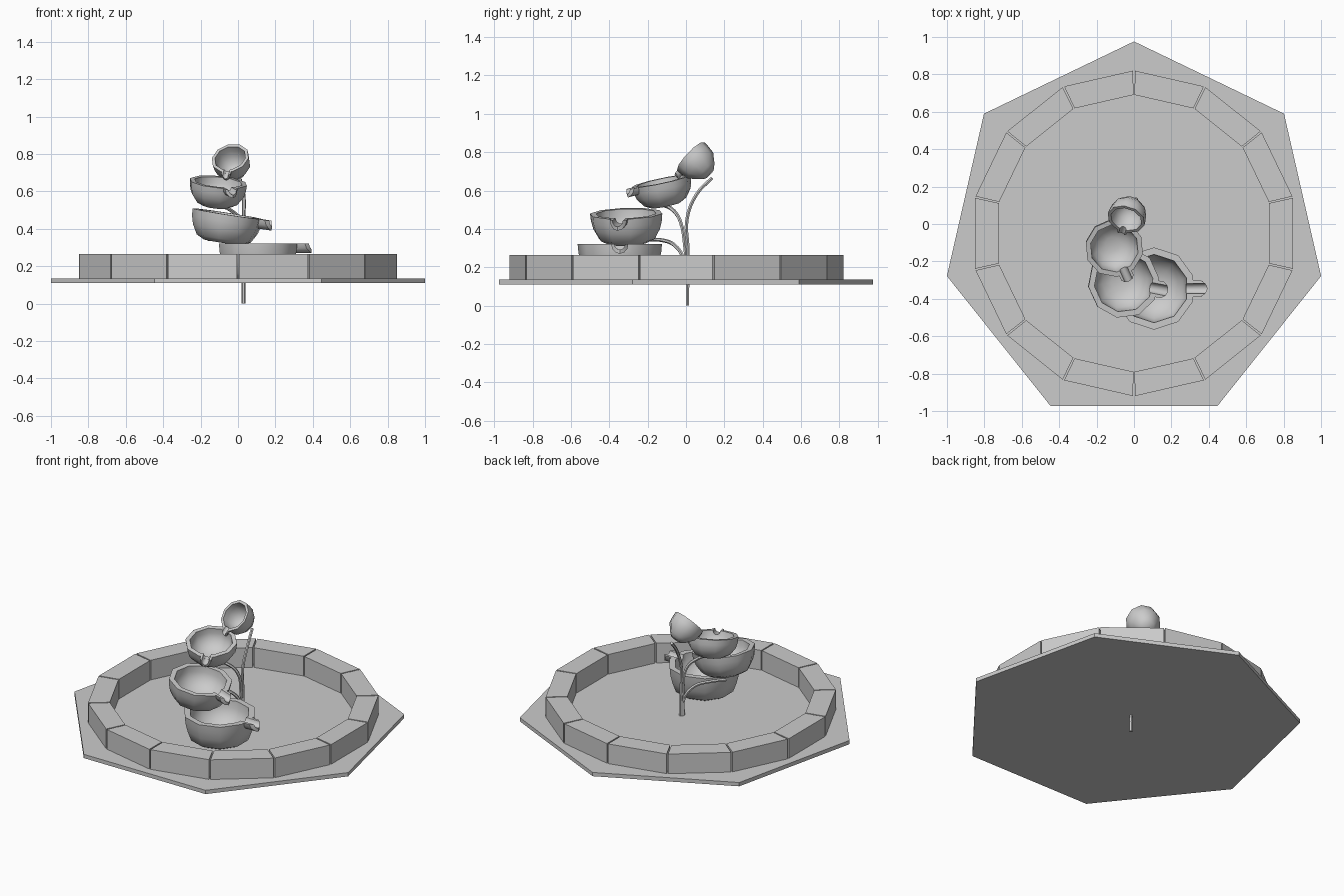
import bpy, bmesh
from math import sin, cos, pi, radians
from mathutils import Matrix, Vector

if "Cube" in bpy.data.objects:
    bpy.data.objects.remove(bpy.data.objects["Cube"])

CY = -0.05  # centre of the basin in y


def make(name, verts, faces, mat=None):
    me = bpy.data.meshes.new(name)
    me.from_pydata(verts, [], faces)
    bm = bmesh.new()
    bm.from_mesh(me)
    bmesh.ops.remove_doubles(bm, verts=bm.verts, dist=1e-5)
    bmesh.ops.recalc_face_normals(bm, faces=bm.faces)
    bm.to_mesh(me)
    bm.free()
    ob = bpy.data.objects.new(name, me)
    bpy.context.collection.objects.link(ob)
    if mat:
        ob.matrix_world = mat
    return ob


def select(ob):
    bpy.ops.object.select_all(action='DESELECT')
    ob.select_set(True)
    bpy.context.view_layer.objects.active = ob


def prism(name, pts, z0, z1):
    n = len(pts)
    v = [(x, y, z) for z in (z0, z1) for x, y in pts]
    f = [list(range(n)), list(range(n, 2 * n))]
    f += [[i, (i + 1) % n, (i + 1) % n + n, i + n] for i in range(n)]
    return make(name, v, f)


def lathe(name, prof, n, mat):
    v = [(r * cos(2 * pi * (i + .5) / n), r * sin(2 * pi * (i + .5) / n), z)
         for r, z in prof for i in range(n)]
    m = len(prof)
    f = [[k * n + i, k * n + (i + 1) % n, (k + 1) * n + (i + 1) % n, (k + 1) * n + i]
         for k in range(m - 1) for i in range(n)]
    f += [list(range(n)), list(range((m - 1) * n, m * n))]
    return make(name, v, f, mat)


def polar(r, a):
    return (r * sin(a), CY + r * cos(a))


# heptagonal floor slab
prism("floor_slab", [polar(1.026, 2 * pi * i / 7) for i in range(7)], 0.11, 0.135)

# ring of kerb blocks with thin joints
for i in range(14):
    a, b, g = 2 * pi * i / 14, 2 * pi * (i + 1) / 14, 0.005
    prism("kerb_block", [polar(.87, a + g), polar(.87, b - g),
                         polar(.74, b - g), polar(.74, a + g)], 0.135, 0.265)


# spouted bowl: rim centre, radius, depth, spout direction and pouring tilt
def bowl(name, centre, R, d, azimuth, tilt, w, foot):
    mat = (Matrix.Translation(centre) @ Matrix.Rotation(radians(azimuth), 4, 'Z')
           @ Matrix.Rotation(radians(tilt), 4, 'Y'))
    prof = [(foot * R, -d), ((foot + .22) * R, -.86 * d), (.92 * R, -.53 * d),
            (.98 * R, -.25 * d), (R, 0), (.83 * R, 0), (.81 * R, -.25 * d),
            (.73 * R, -.5 * d), (.52 * R, -.74 * d), (.25 * R, -.85 * d)]
    ob = lathe(name, prof, 10, mat)

    # notch through the wall for the pouring channel
    n, s = 10, .62 * w
    v = [(x, s * cos(2 * pi * i / n), s * 1.1 * sin(2 * pi * i / n))
         for x in (.5 * R, 1.5 * R) for i in range(n)]
    f = [[i, (i + 1) % n, (i + 1) % n + n, i + n] for i in range(n)]
    cut = make("notch_cutter", v, f + [list(range(n)), list(range(n, 2 * n))], mat)
    cut.hide_render = True
    mod = ob.modifiers.new("notch", 'BOOLEAN')
    mod.operation, mod.object, mod.solver = 'DIFFERENCE', cut, 'EXACT'
    select(ob)
    bpy.ops.object.modifier_apply(modifier=mod.name)
    bpy.data.objects.remove(cut)
    bpy.ops.object.shade_smooth_by_angle(angle=radians(42))

    # open trough spout with a rounded lip
    k = 7
    arc = [pi * i / (k - 1) for i in range(k)]
    sec = [(w * cos(a), -w * 1.15 * sin(a)) for a in arc]
    sec += [(s * cos(a), -s * 1.1 * sin(a)) for a in reversed(arc)]
    v = [(.86 * R, y, z) for y, z in sec]
    v += [(1.3 * R - .8 * w * (y / w) ** 2, y, z) for y, z in sec]
    m = 2 * k
    f = [[i, (i + 1) % m, (i + 1) % m + m, i + m] for i in range(m)]
    for o in (0, m):
        f += [[o + i, o + i + 1, o + m - 2 - i, o + m - 1 - i] for i in range(k - 1)]
    sp = make(name + "_spout", v, f, mat)
    select(sp)
    bpy.ops.object.shade_smooth_by_angle(angle=radians(35))


bowl("bottom_bowl", (.107, -.345, .322), .22, .187, 0, 0, .045, .6)
bowl("third_bowl", (-.055, -.312, .48), .192, .155, -11, 9, .045, .55)
bowl("second_bowl", (-.105, -.13, .65), .157, .13, -66, 13, .036, .5)
bowl("top_cup", (-.042, .025, .778), .103, .135, -108, 48, .026, .35)


# water pipes branching from one stem
def pipe(name, pts, r=0.01):
    cu = bpy.data.curves.new(name, 'CURVE')
    cu.dimensions = '3D'
    cu.bevel_depth, cu.bevel_resolution, cu.resolution_u = r, 1, 4
    cu.use_fill_caps = True
    sp = cu.splines.new('BEZIER')
    sp.bezier_points.add(len(pts) - 1)
    for p, c in zip(sp.bezier_points, pts):
        p.co = c
        p.handle_left_type = p.handle_right_type = 'AUTO'
    ob = bpy.data.objects.new(name, cu)
    bpy.context.collection.objects.link(ob)
    select(ob)
    bpy.ops.object.convert(target='MESH')
    bpy.ops.object.shade_smooth_by_angle(angle=radians(50))


pipe("supply_pipe", [(.03, .008, 0), (.03, .008, .09), (.03, .012, .14)])
pipe("top_cup_pipe", [(.03, .012, .13), (.03, .01, .3), (.03, .005, .45),
                      (.03, .055, .58), (.01, .135, .665)])
pipe("second_bowl_pipe", [(.025, .005, .13), (.025, -.005, .3), (.015, -.03, .44),
                          (-.04, -.07, .5), (-.11, -.12, .525)])
pipe("third_bowl_pipe", [(.02, 0, .13), (.02, -.015, .25), (-.02, -.06, .315),
                         (-.09, -.12, .34), (-.16, -.19, .345)])
